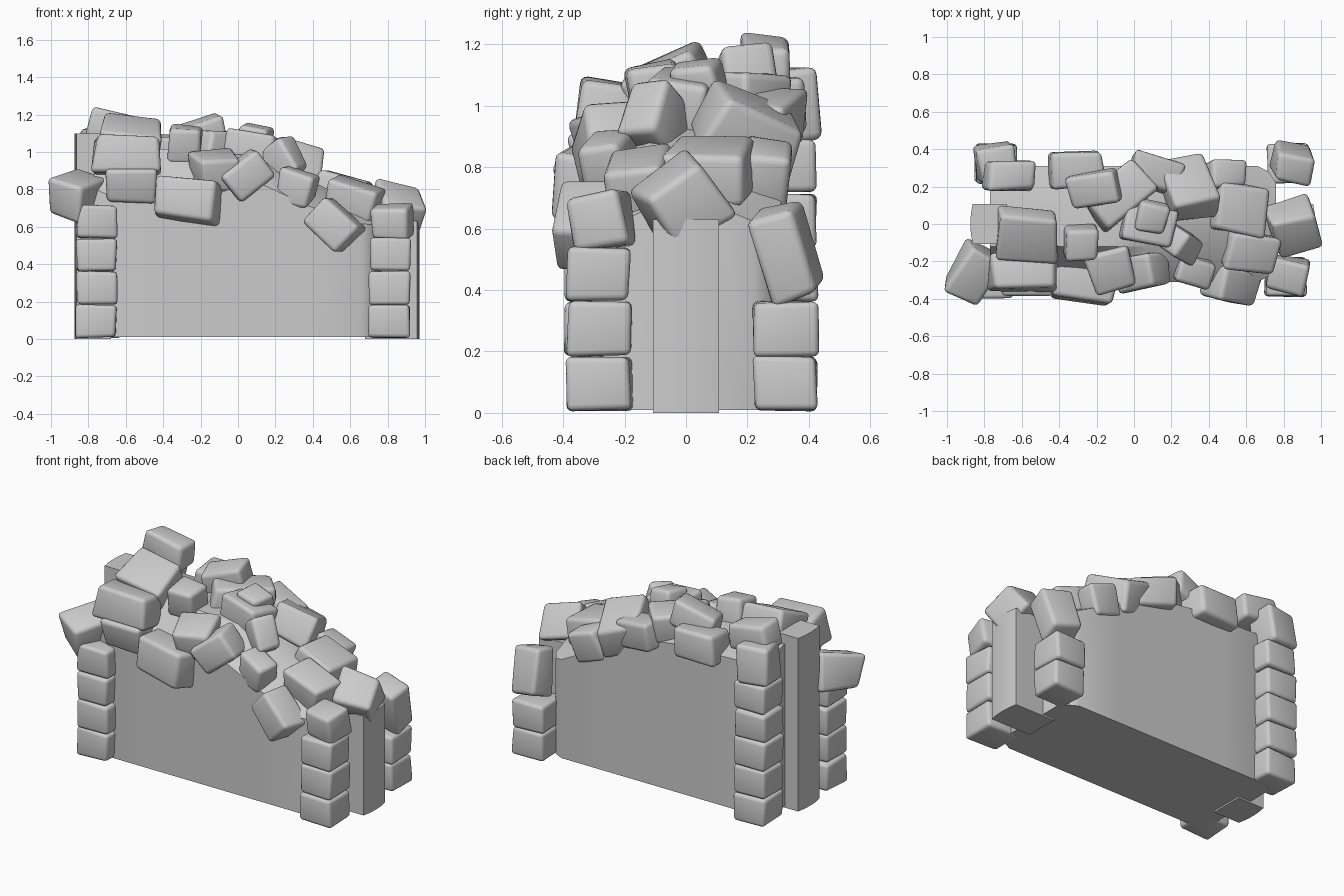
import bpy, bmesh, random
from math import radians, degrees, atan
from mathutils import Matrix, Euler, Vector

if "Cube" in bpy.data.objects:
    bpy.data.objects.remove(bpy.data.objects["Cube"])

random.seed(4)

# Broken top of the wall: x -> height of front edge, ridge, back edge
CREST = [(-.77, .76, 1.04, .97), (-.15, .76, 1.0, .95), (.08, .85, .98, .92),
         (.38, .71, .85, .78), (.77, .58, .66, .58)]
DEPTH, FLAT = .31, .12


def crest(x):
    """Front, ridge and back heights at x."""
    x = max(CREST[0][0], min(CREST[-1][0], x))
    for a, b in zip(CREST, CREST[1:]):
        if x <= b[0]:
            return Vector(a[1:]).lerp(Vector(b[1:]), (x - a[0]) / (b[0] - a[0]))


def surface(x, y):
    """Height of the broken wall top at any point."""
    front, ridge, back = crest(x)
    t = max(0, min(1, (abs(y) - FLAT) / (DEPTH - FLAT)))
    return ridge + ((front if y < 0 else back) - ridge) * t


def finish(bm, name, bevel=0.0, angle=35):
    bmesh.ops.recalc_face_normals(bm, faces=bm.faces[:])
    if bevel:
        bmesh.ops.bevel(bm, geom=bm.edges[:], offset=bevel, segments=3,
                        profile=.5, affect='EDGES', clamp_overlap=True)
    mesh = bpy.data.meshes.new(name)
    bm.to_mesh(mesh)
    bm.free()
    ob = bpy.data.objects.new(name, mesh)
    bpy.context.collection.objects.link(ob)
    bpy.ops.object.select_all(action='DESELECT')
    ob.select_set(True)
    bpy.context.view_layer.objects.active = ob
    bpy.ops.object.shade_smooth_by_angle(angle=radians(angle))


def loft(name, rings):
    """Capped skin over rings of points."""
    bm = bmesh.new()
    rings = [[bm.verts.new(p) for p in r] for r in rings]
    n = len(rings[0])
    for a, b in zip(rings, rings[1:]):
        for j in range(n):
            k = (j + 1) % n
            bm.faces.new((a[j], a[k], b[k], b[j]))
    bm.faces.new(rings[0])
    bm.faces.new(rings[-1])
    finish(bm, name)


def stone(name, loc, size, rot=(0, 0, 0), jitter=.07, bevel=.025):
    """Worn block: cube with nudged corners and rounded edges."""
    bm = bmesh.new()
    bmesh.ops.create_cube(bm, size=1)
    for v in bm.verts:
        v.co = Vector([(c + random.uniform(-jitter, jitter)) * s for c, s in zip(v.co, size)])
    turn = Euler([radians(a) for a in rot]).to_matrix().to_4x4()
    bm.transform(Matrix.Translation(loc) @ turn)
    finish(bm, name, bevel, 50)


# Wall core, narrowing at both ends
rings = []
for x in (-.77, -.67, -.4, -.15, .08, .38, .66, .72, .76):
    d = DEPTH if -.7 < x < .7 else .28 if x < .75 else .22
    top = [(x, y, surface(x, y)) for y in (-d, -FLAT, FLAT, d)]
    rings.append([(x, -d, .01)] + top + [(x, d, .01)])
loft("wall_core", rings)

# Gently bowed end posts
for name, side, reach, height in (("left_end_post", -1, .875, 1.1), ("right_end_post", 1, .97, .63)):
    plan = [(side * .68, -.107)]
    plan += [(side * (reach - .012 * (i / 2) ** 2), i * .0535) for i in range(-2, 3)]
    plan += [(side * .68, .107)]
    loft(name, [[(x, y, z) for x, y in plan] for z in (0, height)])

# Corner stacks of squared stones
for name, x, y, count in (("front_left", -.755, -.29, 4), ("front_right", .815, -.285, 3),
                          ("back_left", -.74, .325, 5), ("back_right", .825, .32, 2)):
    for i in range(count):
        wobble = random.uniform(-.006, .006)
        stone(f"{name}_corner_stone_{i + 1}", (x + wobble, y - wobble, .096 + i * .177),
              (.215, .205, .175), (0, 0, random.uniform(-2, 2)), .03, .02)

# Rubble bedded in the wall top: x, y, length, width, yaw; height and tilt follow the crest
bedded = [(-.57, -.28, .29, .19, 0), (-.31, .29, .29, .18, 3), (-.08, .15, .36, .22, 40),
          (.11, .27, .27, .17, -15), (.56, .08, .28, .27, -10), (.48, .26, .2, .15, 0),
          (.82, -.27, .19, .18, -12), (.62, -.15, .28, .19, -8), (.32, -.25, .2, .15, -15),
          (-.12, -.23, .23, .22, 15), (-.28, -.1, .18, .17, 0), (.07, -.01, .27, .19, -10)]
for i, (x, y, length, width, yaw) in enumerate(bedded):
    e = .06
    run = degrees(atan((surface(x + e, y) - surface(x - e, y)) / (2 * e)))
    rise = degrees(atan((surface(x, y + e) - surface(x, y - e)) / (2 * e)))
    stone(f"bedded_stone_{i + 1}", (x, y, surface(x, y) + .03), (length, width, .18),
          (rise * .25 + random.uniform(-7, 7), -run * .6, yaw))

# Stones piled on top, or slipped over the edge: centre, size, rotation
for name, loc, size, rot in (
        ("left_outer_stone", (-.86, -.26, .76), (.21, .27, .22), (10, 15, -28)),
        ("left_upper_stone", (-.59, -.26, .98), (.36, .18, .19), (-8, 2, 0)),
        ("left_top_stone", (-.57, -.05, 1.08), (.32, .27, .15), (24, 8, -3)),
        ("back_peak_stone", (-.66, .26, 1.13), (.26, .16, .16), (0, 12, 0)),
        ("back_corner_stone", (-.74, .33, 1), (.19, .19, .23), (6, 5, 10)),
        ("ridge_stone", (-.21, .19, 1.08), (.27, .18, .16), (8, -20, 10)),
        ("middle_peak_stone", (.09, .04, 1.08), (.16, .16, .12), (8, 12, -15)),
        ("big_back_stone", (.28, .2, .92), (.26, .32, .2), (-25, 15, 12)),
        ("front_ridge_stone", (.24, -.1, .95), (.2, .15, .2), (10, 60, -25)),
        ("right_post_stone", (.85, -.02, .69), (.24, .23, .21), (33, 10, 15))):
    stone(name, loc, size, rot)
for name, loc, size, rot in (
        ("slipped_left_stone", (-.27, -.32, .74), (.34, .2, .22), (-6, 8, -10)),
        ("slipped_middle_stone", (.05, -.26, .88), (.24, .18, .19), (0, -38, 10)),
        ("slipped_right_stone", (.51, -.32, .61), (.27, .18, .19), (0, 40, -15)),
        ("leaning_back_stone", (.85, .33, .52), (.2, .16, .29), (15, 8, -10))):
    stone(name, loc, size, rot)
